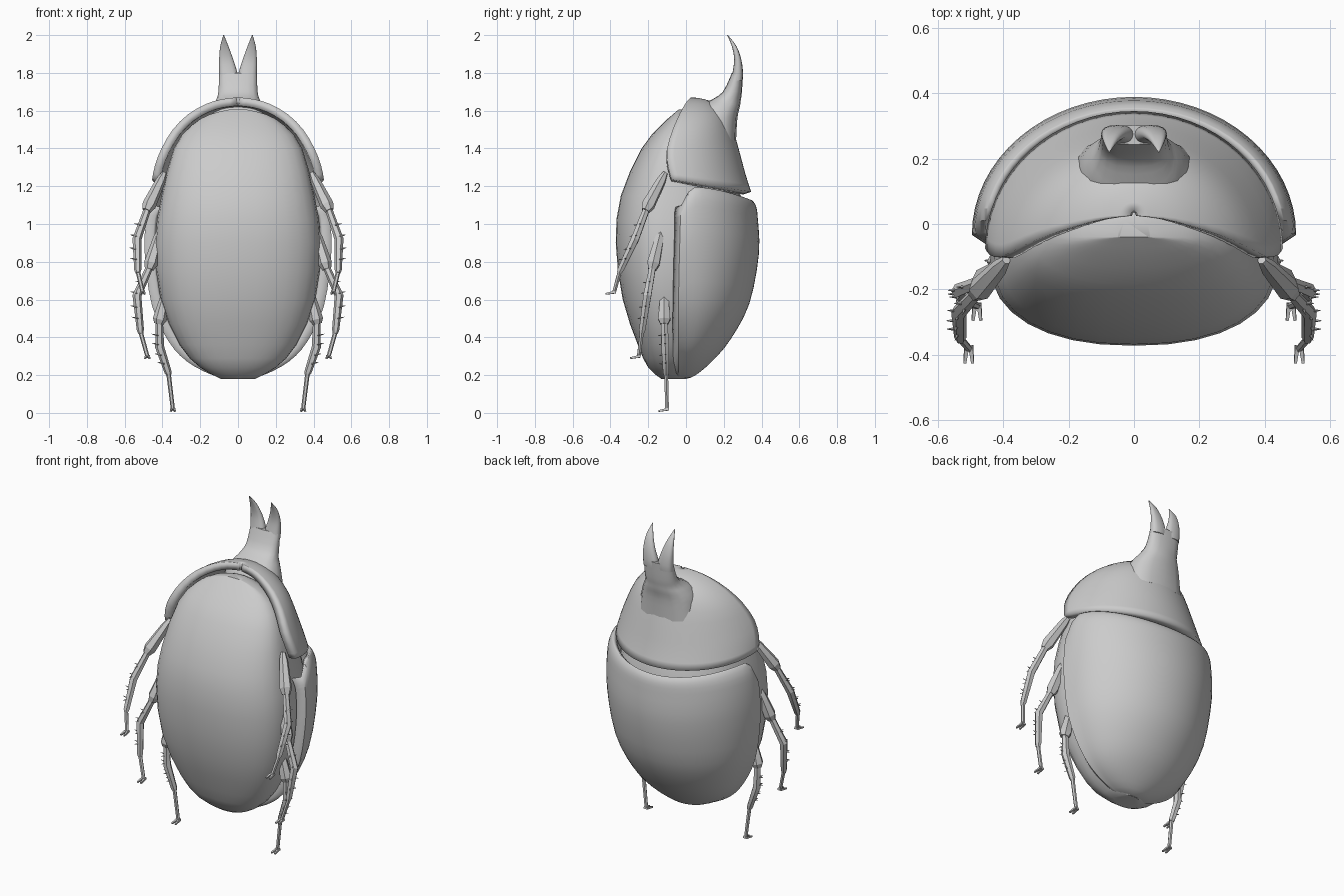
import bpy, bmesh, math
from mathutils import Vector

if "Cube" in bpy.data.objects:
    bpy.data.objects.remove(bpy.data.objects["Cube"], do_unlink=True)

grey = bpy.data.materials.new("plain_grey")
grey.use_nodes = True
grey.diffuse_color = (0.6, 0.6, 0.6, 1)
grey.node_tree.nodes["Principled BSDF"].inputs["Base Color"].default_value = (0.6, 0.6, 0.6, 1)


def finish(bm, name, angle=35, thickness=0):
    bmesh.ops.remove_doubles(bm, verts=bm.verts, dist=0.0005)
    mesh = bpy.data.meshes.new(name)
    bm.to_mesh(mesh)
    bm.free()
    mesh.materials.append(grey)
    obj = bpy.data.objects.new(name, mesh)
    bpy.context.collection.objects.link(obj)
    if thickness:
        wall = obj.modifiers.new("wall", 'SOLIDIFY')
        wall.thickness, wall.offset = thickness, -1
    bpy.ops.object.select_all(action='DESELECT')
    obj.select_set(True)
    bpy.context.view_layer.objects.active = obj
    bpy.ops.object.shade_smooth_by_angle(angle=math.radians(angle))
    return obj


def loft(bm, rings, closed=True):
    """Skin a list of equal-length point rings; closed rings get end caps."""
    rows = [[bm.verts.new(p) for p in ring] for ring in rings]
    n = len(rows[0])
    for a, b in zip(rows, rows[1:]):
        for j in range(n if closed else n - 1):
            k = (j + 1) % n
            bm.faces.new((a[j], a[k], b[k], b[j]))
    if closed:
        bm.faces.new(rows[0][::-1])
        bm.faces.new(rows[-1])


def dense(keys, steps):
    """Catmull-Rom interpolation of a short table of section sizes."""
    out = []
    for i in range(len(keys) - 1):
        p = [keys[max(0, min(len(keys) - 1, i + d))] for d in (-1, 0, 1, 2)]
        for s in range(steps):
            t = s / steps
            out.append([b + 0.5 * t * (c - a + t * (2*a - 5*b + 4*c - d + t * (3*(b - c) + d - a)))
                        for a, b, c, d in zip(*p)])
    return out + [list(keys[-1])]


def power(v, e):
    return math.copysign(abs(v) ** e, v)


# Belly and head: z, half width, front y, back y
body_keys = [(0.18, 0.09, -0.13, 0.0), (0.24, 0.2, -0.2, 0.06), (0.36, 0.31, -0.255, 0.15),
             (0.6, 0.41, -0.335, 0.28), (0.9, 0.44, -0.372, 0.33), (1.15, 0.405, -0.345, 0.29),
             (1.4, 0.34, -0.235, 0.18), (1.52, 0.25, -0.135, 0.1), (1.58, 0.15, -0.07, 0.06),
             (1.605, 0.05, -0.04, 0.02)]
rings = []
for z, w, front, back in dense(body_keys, 2):
    mid = min(-0.04, front + 0.1 * w + 0.3 * (back - front))
    ring = []
    for j in range(32):
        t = math.tau * j / 32
        c, s = power(math.cos(t), 0.88), power(math.sin(t), 0.88)
        ring.append((w * c, mid + s * (back - mid if s > 0 else mid - front), z))
    rings.append(ring)
bm = bmesh.new()
loft(bm, rings)
finish(bm, "belly")

# Wing case: height fraction, half width, edge y, back y
case_keys = [(0, 0.02, -0.03, 0.0), (0.02, 0.13, -0.04, 0.05), (0.1, 0.27, -0.04, 0.14),
             (0.22, 0.37, -0.04, 0.235), (0.42, 0.455, -0.04, 0.335), (0.7, 0.493, -0.035, 0.386),
             (0.9, 0.49, -0.03, 0.38), (0.97, 0.475, -0.03, 0.37), (1, 0.455, -0.025, 0.35)]


def case_top(s):
    return 1.1 + 0.1 * min(1, s / 0.2) ** 0.5 - 0.075 * s * s


rings = []
for f, w, edge, back in dense(case_keys, 3):
    lip = min(0.045, w * 0.3)
    ring = [(w - lip, edge - 0.03, 0.18 + f * 0.91)]
    for j in range(33):
        t = math.pi * j / 32
        s = math.sin(t)
        ring.append((w * math.cos(t), edge + (back - edge) * s, 0.18 + f * (case_top(s) - 0.18)))
    ring.append((lip - w, edge - 0.03, 0.18 + f * 0.91))
    rings.append(ring)
bm = bmesh.new()
loft(bm, rings, closed=False)
finish(bm, "wing_case", 30, 0.03)

# Neck shield: z, half width, rim y, back y
shield_keys = [(1.235, 0.455, -0.075, 0.345), (1.31, 0.44, -0.095, 0.315), (1.4, 0.405, -0.1, 0.285),
               (1.5, 0.345, -0.07, 0.25), (1.58, 0.265, -0.035, 0.215), (1.635, 0.17, -0.005, 0.16),
               (1.66, 0.09, 0.015, 0.1), (1.67, 0.01, 0.025, 0.04)]
rings = []
for z, w, rim, back in dense(shield_keys, 2):
    drop = 0.065 * max(0, (1.5 - z) / 0.265)
    rings.append([(w * math.cos(t), rim + (back - rim) * math.sin(t), z - drop * math.sin(t))
                  for t in (math.pi * j / 32 for j in range(33))])
bm = bmesh.new()
loft(bm, rings, closed=False)
finish(bm, "neck_shield", 35, 0.045)


def oval(x, half, front, back, z, n=16):
    mid, deep = (front + back) / 2, (back - front) / 2
    return [(x + half * power(math.cos(math.tau * j / n), 0.75),
             mid + deep * power(math.sin(math.tau * j / n), 0.85), z) for j in range(n)]


# Horn trunk: z, half width, front y, back y
trunk_keys = [(1.44, 0.19, 0.05, 0.265), (1.56, 0.17, 0.04, 0.272), (1.62, 0.14, 0.075, 0.285),
              (1.655, 0.117, 0.13, 0.29), (1.7, 0.104, 0.195, 0.296), (1.8, 0.1, 0.243, 0.302)]
bm = bmesh.new()
loft(bm, [oval(0, w, f, b, z) for z, w, f, b in dense(trunk_keys, 3)])
finish(bm, "horn_trunk", 50)

# Forked tips: z, inner x, outer x, front y, back y
prong_keys = [(1.76, 0.0, 0.099, 0.237, 0.3), (1.8, 0.003, 0.1, 0.246, 0.302), (1.87, 0.025, 0.1, 0.255, 0.293),
              (1.94, 0.05, 0.094, 0.243, 0.268), (2.0, 0.074, 0.078, 0.218, 0.222)]
for side, label in ((1, "left"), (-1, "right")):
    bm = bmesh.new()
    loft(bm, [oval(side * (a + b) / 2, (b - a) / 2, f, k, z) for z, a, b, f, k in dense(prong_keys, 3)])
    finish(bm, label + "_horn_tip", 50)


def limb(bm, points, radii, n=6):
    """Faceted tube through points, one radius each."""
    pts = [Vector(p) for p in points]
    rings = []
    for i, p in enumerate(pts):
        d = (pts[min(i + 1, len(pts) - 1)] - pts[max(i - 1, 0)]).normalized()
        u = d.cross(Vector((0, 1, 0.1))).normalized()
        v = d.cross(u)
        rings.append([p + radii[i] * (u * math.cos(math.tau * j / n) + v * math.sin(math.tau * j / n))
                      for j in range(n)])
    loft(bm, rings)


# Legs: hip, knee, shin middle, ankle, toe
legs = {
    "front": [(0.39, -0.11, 1.27), (0.485, -0.215, 1.07), (0.535, -0.27, 0.92), (0.53, -0.355, 0.74), (0.505, -0.38, 0.64)],
    "middle": [(0.41, -0.13, 0.97), (0.47, -0.18, 0.76), (0.535, -0.205, 0.62), (0.515, -0.235, 0.42), (0.48, -0.25, 0.3)],
    "hind": [(0.38, -0.115, 0.64), (0.42, -0.115, 0.47), (0.415, -0.11, 0.35), (0.365, -0.105, 0.2), (0.345, -0.1, 0.02)],
}
for where, path in legs.items():
    for side, label in ((1, "left"), (-1, "right")):
        hip, knee, shin, ankle, toe = [Vector((side * x, y, z)) for x, y, z in path]
        bm = bmesh.new()
        limb(bm, [hip, hip.lerp(knee, 0.2), hip.lerp(knee, 0.85), knee], [0.014, 0.026, 0.037, 0.024])
        limb(bm, [hip.lerp(knee, 0.9), shin, shin.lerp(ankle, 0.9), ankle], [0.019, 0.024, 0.019, 0.013])
        limb(bm, [shin.lerp(ankle, 0.95), toe], [0.012, 0.011])
        # Claws at the toe
        for spread in (-0.012, 0.012):
            tip = toe + Vector((spread, -0.045, -0.01))
            limb(bm, [toe + Vector((spread / 2, 0.008, 0)), tip], [0.01, 0.006], 4)
        # Spines along the shin
        for k in range(4):
            root = knee.lerp(shin, 0.5 + 0.4 * k) if k < 2 else shin.lerp(ankle, 0.3 * k - 0.3)
            for way in ((side * 0.04, 0, 0.008), (side * 0.015, -0.035, 0)):
                limb(bm, [root, root + Vector(way)], [0.009, 0.001], 4)
        bmesh.ops.recalc_face_normals(bm, faces=bm.faces)
        finish(bm, f"{label}_{where}_leg", 20)
